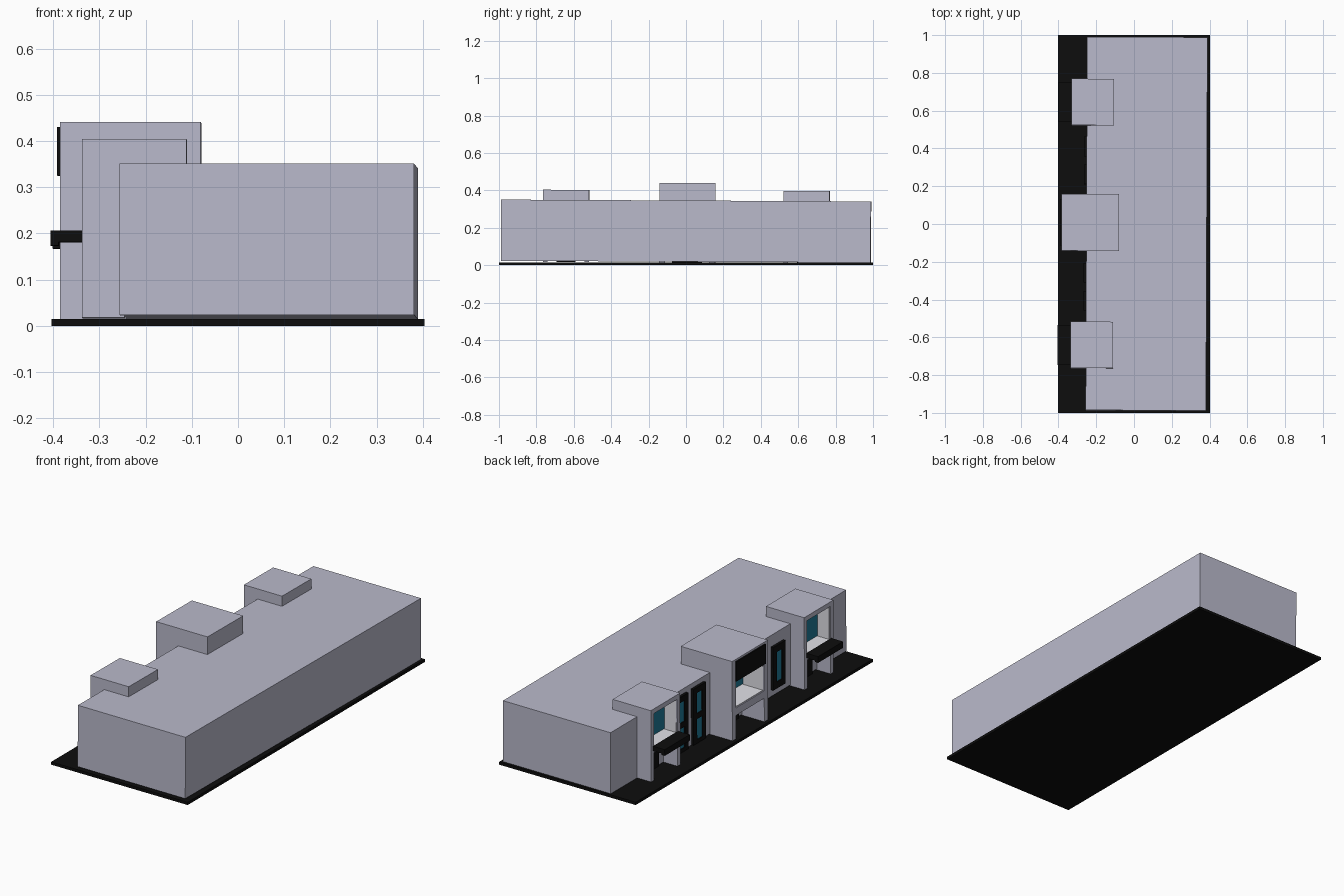
import bpy
import bmesh
from mathutils import Matrix, Vector

if "Cube" in bpy.data.objects:
    bpy.data.objects.remove(bpy.data.objects["Cube"])


def material(name, rgb):
    m = bpy.data.materials.new(name)
    m.diffuse_color = (*rgb, 1)
    m.use_nodes = True
    m.node_tree.nodes["Principled BSDF"].inputs["Base Color"].default_value = m.diffuse_color
    return m


GREY = material("wall_grey", (0.49, 0.49, 0.60))
PALE = material("lining_pale", (0.75, 0.75, 0.80))
BLACK = material("trim_black", (0.004, 0.004, 0.004))
TEAL = material("glass_teal", (0.014, 0.20, 0.32))

# The building sits with a very slight lean and turn on its slab
LEAN = Matrix.Rotation(-0.004, 4, 'Z') @ Matrix.Rotation(-0.005, 4, 'X')


def boxes(name, mat, specs, matrix=LEAN):
    """One object from boxes given as (x0, x1, y0, y1, z0, z1)."""
    bm = bmesh.new()
    for x0, x1, y0, y1, z0, z1 in specs:
        centre = Vector((x0 + x1, y0 + y1, z0 + z1)) / 2
        size = (x1 - x0, y1 - y0, z1 - z0)
        bmesh.ops.create_cube(
            bm, size=1,
            matrix=matrix @ Matrix.Translation(centre) @ Matrix.Diagonal((*size, 1)))
    mesh = bpy.data.meshes.new(name)
    bm.to_mesh(mesh)
    bm.free()
    mesh.materials.append(mat)
    obj = bpy.data.objects.new(name, mesh)
    bpy.context.collection.objects.link(obj)
    return obj


WALL = -0.252  # x of the entrance facade

# Ground slab and main block
boxes("ground_slab", BLACK, [(-0.403, 0.403, -1, 1, 0, 0.015)], Matrix())
boxes("main_block", GREY, [(WALL, 0.385, -0.988, 0.988, 0.019, 0.346)])


def portal(name, yc, half, front, back, top, post, floor, door_half):
    """Projecting bay: posts, roof, upper floor, lining, window and door."""
    y0, y1 = yc - half, yc + half
    i0, i1 = y0 + post, y1 - post
    roof, f0, f1 = top - 0.025, floor[0], floor[1]
    inner = WALL + 0.01
    boxes(name + "_frame", GREY, [
        (front, back, y0, y1, roof, top),
        (inner, back, y0, y1, 0.30, roof),
        (front, inner, y0, i0, 0.014, roof),
        (front, inner, i1, y1, 0.014, roof),
        (front, inner, i0, i1, f0, f1)])
    # Pale lining inside the upper opening
    f = front + 0.006
    boxes(name + "_lining", PALE, [
        (f, WALL, i0, i0 + 0.003, f1, roof),
        (f, WALL, i1 - 0.003, i1, f1, roof),
        (f, WALL, i0, i1, f1, f1 + 0.003)])
    # Upper window glass and lower door
    boxes(name + "_window", TEAL,
          [(WALL - 0.008, WALL, i0 + 0.004, i1 - 0.004, f1 + 0.006, min(roof, 0.335))])
    boxes(name + "_door", BLACK,
          [(WALL - 0.008, WALL, yc - door_half, yc + door_half, 0.014, f0 - 0.015)])


# Centre bay with a blank dark panel over the opening
portal("centre_bay", 0.005, 0.15, -0.384, -0.08, 0.44, 0.032, (0.14, 0.18), 0.08)
boxes("centre_panel", BLACK, [(-0.391, -0.383, -0.118, 0.128, 0.325, 0.43)])

for side, s in (("left", 1), ("right", -1)):
    # Side bays with a dark canopy and lip
    yc = 0.643 * s
    portal(side + "_bay", yc, 0.123, -0.334, -0.108, 0.40, 0.025, (0.165, 0.195), 0.05)
    boxes(side + "_canopy", BLACK, [
        (-0.403, -0.333, yc - 0.105, yc + 0.105, 0.178, 0.203),
        (-0.403, -0.385, yc - 0.105, yc + 0.105, 0.170, 0.178)])

    # Facade windows between the bays: tall two-pane ones, or single-pane ones
    if s > 0:
        z0, z1, panes = 0.02, 0.32, [(0.04, 0.15), (0.18, 0.29)]
    else:
        z0, z1, panes = 0.055, 0.285, [(0.09, 0.25)]
    for n, yw in enumerate((0.26, 0.408)):
        y = yw * s
        a, b, f = y - 0.052, y + 0.052, WALL - 0.014
        g = 0.022
        levels = [z0] + [z for p in panes for z in p] + [z1]
        rails = [(f, WALL + 0.005, a + 0.03, b - 0.03, levels[i], levels[i + 1])
                 for i in range(0, len(levels), 2)]
        boxes(f"{side}_window_frame_{n + 1}", BLACK, [
            (f, WALL + 0.005, a, a + 0.03, z0, z1),
            (f, WALL + 0.005, b - 0.03, b, z0, z1)] + rails)
        boxes(f"{side}_window_glass_{n + 1}", TEAL, [
            (f + 0.004, WALL, a + g, b - g, p[0] - 0.004, p[1] + 0.004) for p in panes])
